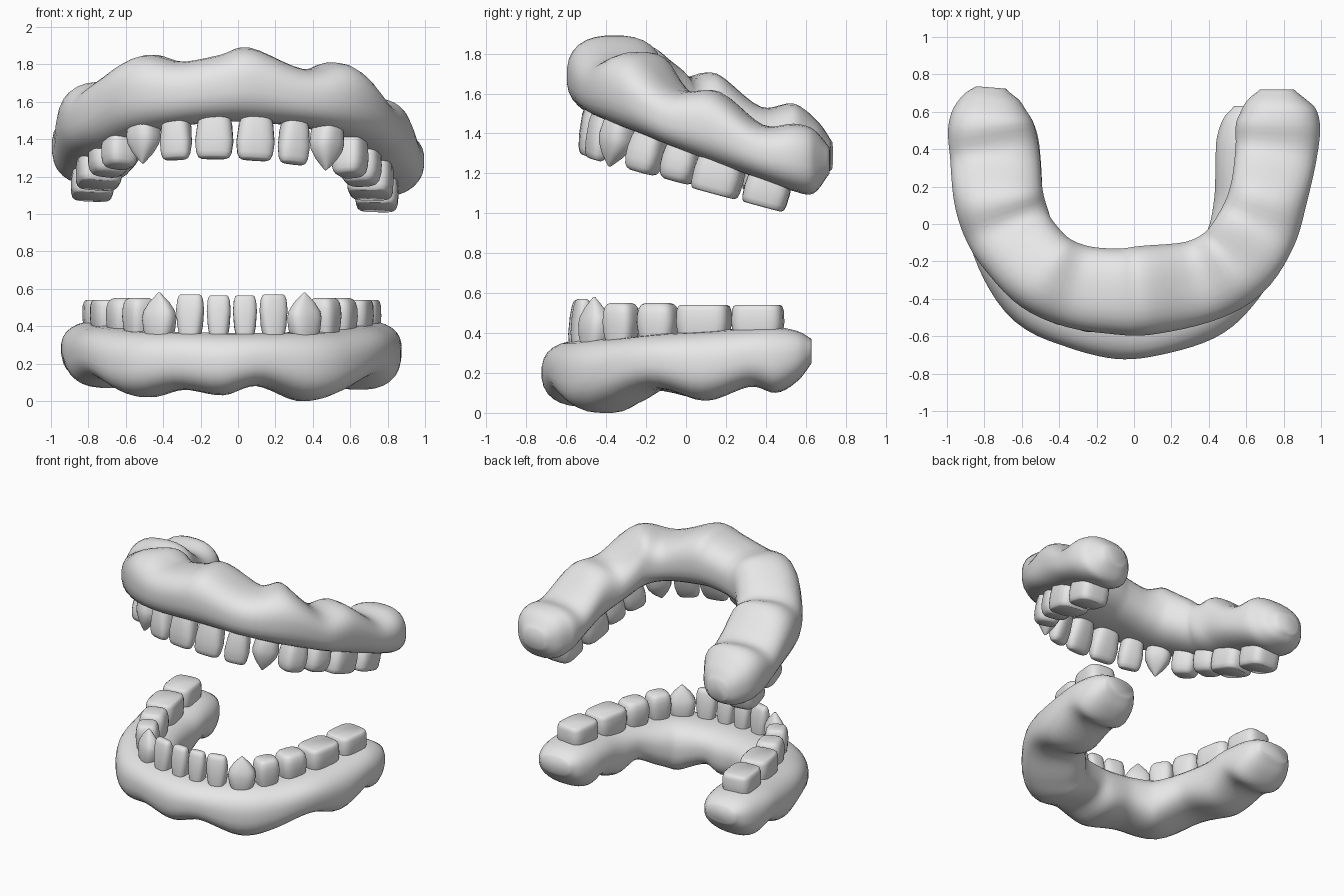
import bpy
import bmesh
from math import cos, sin, pi, radians, copysign
from mathutils import Vector, Matrix

cube = bpy.data.objects.get("Cube")
if cube:
    bpy.data.objects.remove(cube, do_unlink=True)

GREY = (0.8, 0.8, 0.8, 1)
mat = bpy.data.materials.new("plain grey")
mat.use_nodes = True
mat.diffuse_color = GREY
mat.node_tree.nodes["Principled BSDF"].inputs["Base Color"].default_value = GREY


def oval(sides, power):
    """Unit superellipse as (u, v) pairs."""
    def soft(t):
        return copysign(abs(t) ** (2 / power), t)
    angles = [2 * pi * (i + 0.5) / sides for i in range(sides)]
    return [(soft(cos(a)), soft(sin(a))) for a in angles]


def loft(name, rings, sharp):
    """Skin a list of closed rings and cap both ends."""
    bm = bmesh.new()
    loops = [[bm.verts.new(p) for p in ring] for ring in rings]
    n = len(loops[0])
    for a, b in zip(loops, loops[1:]):
        for i in range(n):
            j = (i + 1) % n
            bm.faces.new((a[i], a[j], b[j], b[i]))
    bm.faces.new(loops[0])
    bm.faces.new(loops[-1])
    bmesh.ops.recalc_face_normals(bm, faces=bm.faces[:])
    mesh = bpy.data.meshes.new(name)
    bm.to_mesh(mesh)
    bm.free()
    mesh.materials.append(mat)
    obj = bpy.data.objects.new(name, mesh)
    bpy.context.collection.objects.link(obj)
    bpy.ops.object.select_all(action="DESELECT")
    obj.select_set(True)
    bpy.context.view_layer.objects.active = obj
    bpy.ops.object.shade_smooth_by_angle(angle=radians(sharp))


def smooth_path(stations, steps):
    """Catmull-Rom interpolation through the stations."""
    pts = [Vector(s) for s in stations]
    pts = [pts[0] * 2 - pts[1]] + pts + [pts[-1] * 2 - pts[-2]]
    out = []
    for a, b, c, d in zip(pts, pts[1:], pts[2:], pts[3:]):
        for k in range(steps):
            t = k / steps
            out.append((b * 2 + (c - a) * t + (a * 2 - b * 5 + c * 4 - d) * t ** 2
                        + (b * 3 - a - c * 3 + d) * t ** 3) / 2)
    return out + [pts[-2]]


def gum(name, stations):
    """Horseshoe ridge; each station is x, y, half width, top, bottom."""
    path = smooth_path(stations, 5)
    rings = []
    for i, p in enumerate(path):
        q, r = path[max(i - 1, 0)], path[min(i + 1, len(path) - 1)]
        side = Vector((r[1] - q[1], q[0] - r[0], 0)).normalized()
        mid = Vector((p[0], p[1], (p[3] + p[4]) / 2))
        half = (p[3] - p[4]) / 2
        rings.append([mid + side * p[2] * u + Vector((0, 0, half * v))
                      for u, v in oval(28, 2.5)])
    loft(name, rings, 75)


gum("upper_gum", [
    (-.765, .73, .08, 1.36, 1.22), (-.77, .66, .165, 1.46, 1.17),
    (-.77, .54, .225, 1.55, 1.16), (-.745, .37, .24, 1.535, 1.22),
    (-.725, .15, .24, 1.70, 1.28), (-.68, .00, .235, 1.685, 1.32),
    (-.615, -.115, .225, 1.755, 1.36),
    (-.475, -.26, .225, 1.85, 1.43), (-.30, -.335, .225, 1.815, 1.47),
    (-.10, -.36, .23, 1.85, 1.49), (.06, -.355, .24, 1.89, 1.49),
    (.34, -.31, .225, 1.775, 1.465), (.53, -.21, .225, 1.805, 1.41),
    (.655, -.03, .22, 1.62, 1.33), (.72, .16, .21, 1.61, 1.25),
    (.76, .38, .22, 1.445, 1.17), (.77, .54, .225, 1.45, 1.11),
    (.765, .64, .18, 1.42, 1.10), (.765, .72, .09, 1.33, 1.20)])

gum("lower_gum", [
    (-.725, .63, .12, .37, .25), (-.725, .56, .18, .41, .16),
    (-.725, .45, .215, .43, .10), (-.72, .30, .225, .425, .14),
    (-.70, .10, .22, .41, .07), (-.635, -.15, .215, .395, .11),
    (-.495, -.355, .22, .375, .02), (-.29, -.455, .215, .37, .06),
    (-.08, -.493, .23, .365, .03), (.10, -.485, .22, .365, .08),
    (.33, -.415, .22, .37, .00), (.465, -.30, .22, .375, .04),
    (.59, -.115, .215, .395, .12), (.645, .10, .22, .41, .06),
    (.655, .32, .22, .425, .13), (.655, .45, .215, .43, .10),
    (.655, .56, .18, .41, .16), (.655, .63, .12, .37, .25)])

# Crown profiles: height from the tip, width and depth factors
CROWNS = {
    "incisor": [(0, .68, .35), (.03, .82, .5), (.12, .93, .66), (.35, 1, .85),
                (.7, .9, 1), (1, .7, .9)],
    "canine": [(0, .04, .08), (.06, .2, .25), (.22, .62, .6), (.4, .93, .88),
               (.55, 1, 1), (.8, .9, 1), (1, .7, .85)],
    "premolar": [(0, .6, .6), (.04, .78, .76), (.12, .9, .89), (.28, .98, .98),
                 (.5, 1, 1), (.75, .93, .95), (1, .8, .85)],
    "molar": [(0, .86, .84), (.04, .93, .92), (.15, .98, .98), (.45, 1, 1),
              (.75, .95, .96), (1, .82, .85)],
}
SQUARENESS = {"incisor": 2.8, "canine": 2.6, "premolar": 3.2, "molar": 3.8}


def tooth(name, kind, tip, size, frame):
    """Crown standing on its tip, growing along the frame's local z."""
    width, depth, height = size
    rings = []
    for h, w, d in CROWNS[kind]:
        rings.append([Vector(tip) + frame @ Vector(
            (u * width * w / 2, v * depth * d / 2, h * height))
            for u, v in oval(24, SQUARENESS[kind])])
    loft(name, rings, 42)


# Half arches: name, crown, x, y, tip height, (width, depth, height), turn
UPPER = [
    ("central_incisor", "incisor", .11, -.50, 1.29, (.205, .14, .27), 6),
    ("lateral_incisor", "incisor", .315, -.46, 1.27, (.17, .14, .26), 20),
    ("canine", "canine", .49, -.385, 1.235, (.18, .16, .27), 42),
    ("first_premolar", "premolar", .615, -.225, 1.205, (.18, .18, .22), 62),
    ("second_premolar", "premolar", .675, -.05, 1.16, (.185, .21, .22), 72),
    ("first_molar", "molar", .725, .14, 1.10, (.25, .24, .22), 82),
    ("second_molar", "molar", .76, .385, 1.035, (.23, .23, .20), 87)]
LOWER = [
    ("central_incisor", "incisor", .07, -.535, .565, (.128, .11, .24), 4),
    ("lateral_incisor", "incisor", .223, -.52, .57, (.15, .11, .24), 14),
    ("canine", "canine", .388, -.46, .58, (.19, .13, .25), 32),
    ("first_premolar", "premolar", .495, -.325, .55, (.17, .16, .2), 60),
    ("second_premolar", "premolar", .57, -.14, .55, (.2, .19, .2), 70),
    ("first_molar", "molar", .64, .09, .54, (.27, .22, .19), 79),
    ("second_molar", "molar", .685, .36, .54, (.26, .22, .19), 83)]

# The upper arch pitches down at the back and leans slightly to its left
PITCH = Matrix.Rotation(radians(-15), 3, "X")
LEAN = Matrix.Rotation(radians(2), 3, "Y")
FLIP = Matrix.Diagonal((1, 1, -1))
for side, s in (("left", 1), ("right", -1)):
    for label, kind, x, y, z, size, turn in UPPER:
        yaw = Matrix.Rotation(radians(s * turn), 3, "Z")
        tip = (s * x - .02, y, z + .037 * (x - s * x))
        tooth(f"upper_{side}_{label}", kind, tip, size, LEAN @ PITCH @ yaw)
    for label, kind, x, y, z, size, turn in LOWER:
        yaw = Matrix.Rotation(radians(s * turn), 3, "Z")
        tooth(f"lower_{side}_{label}", kind, (s * x - .033, y, z), size, yaw @ FLIP)
